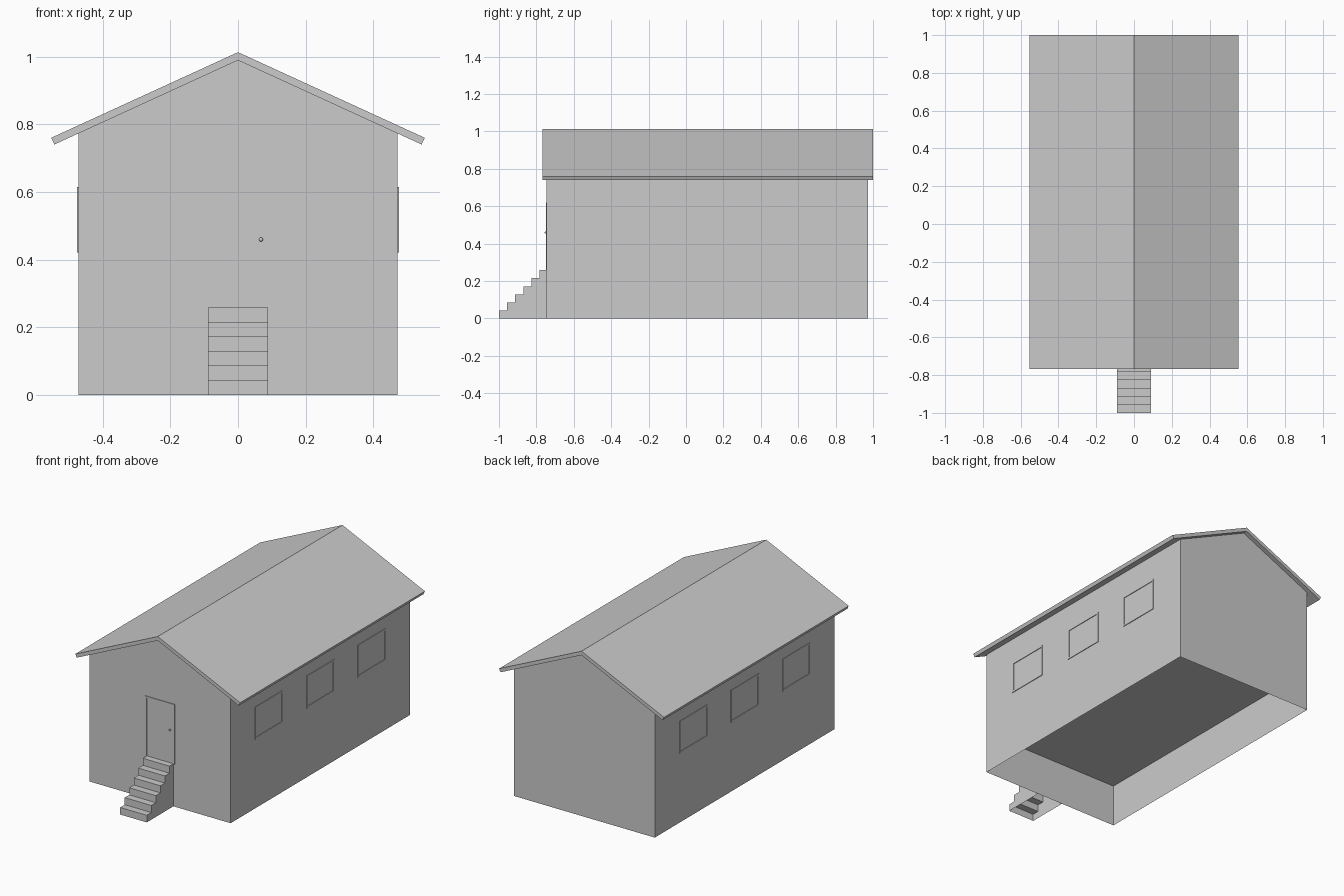
import bpy
import bmesh
from mathutils import Vector

cube = bpy.data.objects.get("Cube")
if cube:
    bpy.data.objects.remove(cube, do_unlink=True)

grey = bpy.data.materials.new("light_grey")
grey.use_nodes = True
colour = (0.6, 0.6, 0.6, 1.0)
grey.diffuse_color = colour
grey.node_tree.nodes["Principled BSDF"].inputs["Base Color"].default_value = colour


def finish(name, bm):
    mesh = bpy.data.meshes.new(name)
    bm.to_mesh(mesh)
    bm.free()
    mesh.materials.append(grey)
    obj = bpy.data.objects.new(name, mesh)
    bpy.context.collection.objects.link(obj)
    return obj


def prism(name, profile, place, a, b, open_test=None):
    """Extrude a profile from a to b; open_test picks faces to leave out."""
    bm = bmesh.new()
    face = bm.faces.new([bm.verts.new(place(u, v, a)) for u, v in profile])
    shift = Vector(place(0, 0, b)) - Vector(place(0, 0, a))
    new = bmesh.ops.extrude_face_region(bm, geom=[face], use_keep_orig=True)
    verts = [g for g in new["geom"] if isinstance(g, bmesh.types.BMVert)]
    bmesh.ops.translate(bm, verts=verts, vec=shift)
    bmesh.ops.recalc_face_normals(bm, faces=bm.faces)
    if open_test:
        gone = [f for f in bm.faces if open_test(f)]
        bmesh.ops.delete(bm, geom=gone, context="FACES")
    return finish(name, bm)


def along_y(u, v, w):
    return (u, w, v)


def along_x(u, v, w):
    return (w, u, v)


def box(name, lo, hi):
    profile = [(lo[0], lo[2]), (hi[0], lo[2]), (hi[0], hi[2]), (lo[0], hi[2])]
    return prism(name, profile, along_y, lo[1], hi[1])


half, front, back, floor_z = 0.472, -0.745, 0.973, 0.258

# House walls: a gabled shell, open underneath
gable = [(-half, 0), (half, 0), (half, 0.773), (0, 0.99), (-half, 0.773)]
prism("house_walls", gable, along_y, front, back, lambda f: f.normal.z < -0.9)

# Raised floor inside the shell
bm = bmesh.new()
bm.faces.new([bm.verts.new((x, y, floor_z)) for x, y in
              ((-half, front), (half, front), (half, back), (-half, back))])
finish("floor", bm)

# Roof: two slanted slabs meeting at the ridge
roof = [(0, 1.013), (0.552, 0.76), (0.543, 0.74), (0, 0.989),
        (-0.543, 0.74), (-0.552, 0.76)]
prism("roof", roof, along_y, -0.768, 1.0)

# Front stairs: hollow, open below and against the wall
steps, tread = 6, 0.0434
profile = [(front, 0), (-1, 0)]
for i in range(steps):
    y, z = -1 + i * tread, (i + 1) * floor_z / steps
    profile.append((y, z))
    profile.append((front if i == steps - 1 else y + tread, z))
prism("stairs", profile, along_x, -0.089, 0.089,
      lambda f: f.normal.z < -0.9 or f.normal.y > 0.9)

# Windows: thin raised frames around panes level with the wall
bar, low, high = 0.01, 0.43, 0.605
for side, s in (("left", 1), ("right", -1)):
    x0, x1 = sorted((s * half, s * (half + 0.004)))
    for n, mid in enumerate((-0.38, 0.113, 0.603), 1):
        a, b = mid - 0.123, mid + 0.123
        name = f"{side}_window_{n}"
        for part, ya, yb, za, zb in (
                ("sill", a - bar, b + bar, low - bar, low),
                ("head", a - bar, b + bar, high, high + bar),
                ("front_jamb", a - bar, a, low, high),
                ("back_jamb", b, b + bar, low, high)):
            box(f"{name}_{part}", (x0, ya, za), (x1, yb, zb))

# Door frame and knob
door, top, out = 0.089, 0.61, front - 0.004
for part, xa, xb, za, zb in (
        ("right_jamb", -door - bar, -door, floor_z, top),
        ("left_jamb", door, door + bar, floor_z, top),
        ("head", -door - bar, door + bar, top, top + bar)):
    box("door_" + part, (xa, out, za), (xb, front, zb))

bm = bmesh.new()
bmesh.ops.create_uvsphere(bm, u_segments=12, v_segments=8, radius=0.006)
bmesh.ops.translate(bm, verts=bm.verts, vec=(0.068, front - 0.005, 0.459))
for f in bm.faces:
    f.smooth = True
finish("door_knob", bm)
